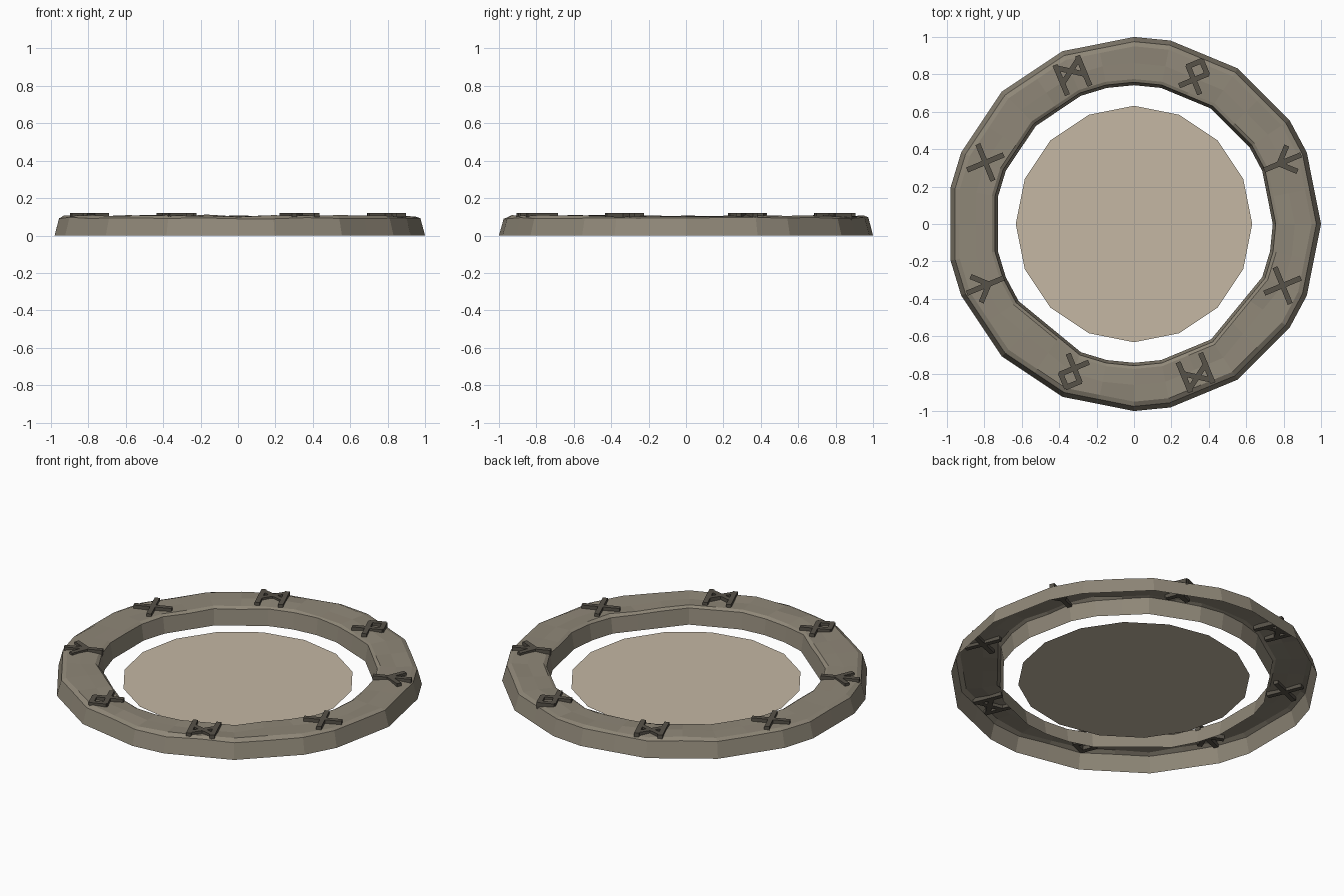
import bpy, bmesh, math, random
from mathutils import Vector, Matrix

random.seed(4)
cube = bpy.data.objects.get("Cube")
if cube:
    bpy.data.objects.remove(cube)


def material(name, rgb):
    m = bpy.data.materials.new(name)
    m.use_nodes = True
    m.diffuse_color = (*rgb, 1)
    m.node_tree.nodes["Principled BSDF"].inputs["Base Color"].default_value = (*rgb, 1)
    return m


STONE = material("grey brown stone", (0.275, 0.243, 0.187))
MARK = material("dark stone", (0.095, 0.084, 0.066))
SAND = material("pale sand", (0.554, 0.477, 0.367))


def add_object(name, bm, mat):
    mesh = bpy.data.meshes.new(name)
    bm.to_mesh(mesh)
    bm.free()
    mesh.materials.append(mat)
    ob = bpy.data.objects.new(name, mesh)
    bpy.context.collection.objects.link(ob)
    return ob


# Rough-hewn ring: a 32-step circle with some corners chipped flat
STEPS = 32
OUTER_SKIP = {2, 4, 7, 9, 12, 14, 17, 19, 21, 24, 27, 29, 31}
INNER_SKIP = {2, 4, 7, 11, 12, 14, 19, 20, 24, 27, 29}


def on_circle(k):
    a = math.tau * k / STEPS
    return Vector((math.sin(a), math.cos(a), 0))


def chipped(k, skip):
    """Point k of the unit circle, pulled onto the chord if its corner is chipped."""
    lo, hi = k, k
    while lo % STEPS in skip:
        lo -= 1
    while hi % STEPS in skip:
        hi += 1
    if lo == hi:
        return on_circle(k)
    return on_circle(lo).lerp(on_circle(hi), (k - lo) / (hi - lo))


# Section of the open-bottomed shell: radius, height, roughness, chipped corners
SECTION = [
    (1.0, 0, 0, OUTER_SKIP),
    (0.975, 0.093, 0.004, OUTER_SKIP),
    (0.95, 0.104, 0.005, OUTER_SKIP),
    (0.86, 0.105, 0.007, INNER_SKIP),
    (0.775, 0.102, 0.005, INNER_SKIP),
    (0.758, 0.092, 0.004, INNER_SKIP),
    (0.742, 0, 0, INNER_SKIP),
]
bm = bmesh.new()
loops = []
for r, z, rough, skip in SECTION:
    loop = []
    for k in range(STEPS):
        p = chipped(k, skip) * r
        p.z = z + random.uniform(-rough, rough)
        loop.append(bm.verts.new(p))
    loops.append(loop)
for a, b in zip(loops, loops[1:]):
    for k in range(STEPS):
        n = (k + 1) % STEPS
        bm.faces.new((a[k], b[k], b[n], a[n]))
bmesh.ops.recalc_face_normals(bm, faces=bm.faces)
# An open shell has no certain outside, so make the top face upward
if sum(f.normal.z for f in bm.faces) < 0:
    bmesh.ops.reverse_faces(bm, faces=bm.faces)
add_object("stone_ring", bm, STONE)

# Flat floor disc inside the ring
bm = bmesh.new()
bmesh.ops.create_circle(bm, cap_ends=True, segments=16, radius=0.632,
                        matrix=Matrix.Translation((0, 0, 0.012)))
add_object("floor_disc", bm, SAND)

# Raised marks: strokes from point to point, as (outward, sideways)
LOOP_TIP, LOOP_L, LOOP_R = (0.085, 0), (0.03, 0.055), (0.03, -0.055)
MARKS = {
    "loop_mark": [(LOOP_TIP, LOOP_L), (LOOP_TIP, LOOP_R),
                  (LOOP_L, (-0.08, -0.055)), (LOOP_R, (-0.08, 0.055))],
    "branch_mark": [((-0.1, 0), (0.1, 0)), ((-0.02, 0), (0.05, 0.07)),
                    ((-0.02, 0), (0.05, -0.07))],
    "cross_mark": [((-0.07, -0.07), (0.07, 0.07)), ((-0.07, 0.07), (0.07, -0.07))],
    "gate_mark": [((-0.08, 0.065), (0.08, 0.065)), ((-0.08, -0.065), (0.08, -0.065)),
                  ((0.07, 0.065), (-0.02, -0.065)), ((0.07, -0.065), (-0.02, 0.065))],
}
WIDTH, LOW, HIGH = 0.028, 0.082, 0.121


def add_mark(name, strokes, angle):
    bm = bmesh.new()
    place = Matrix.Rotation(angle, 4, "Z") @ Matrix.Translation((0.86, 0, 0))
    for start, end in strokes:
        a, b = Vector(start), Vector(end)
        d, mid = b - a, (a + b) / 2
        size = Matrix.Diagonal((d.length + WIDTH / 2, WIDTH, HIGH - LOW, 1))
        bar = (Matrix.Translation((mid.x, mid.y, (LOW + HIGH) / 2))
               @ Matrix.Rotation(math.atan2(d.y, d.x), 4, "Z") @ size)
        bmesh.ops.create_cube(bm, size=1, matrix=place @ bar)
    add_object(name, bm, MARK)


for turn, side in enumerate(("back", "front")):
    for i, (name, strokes) in enumerate(MARKS.items()):
        add_mark(f"{name}_{side}", strokes, math.radians(67.5 - 45 * i - 180 * turn))
